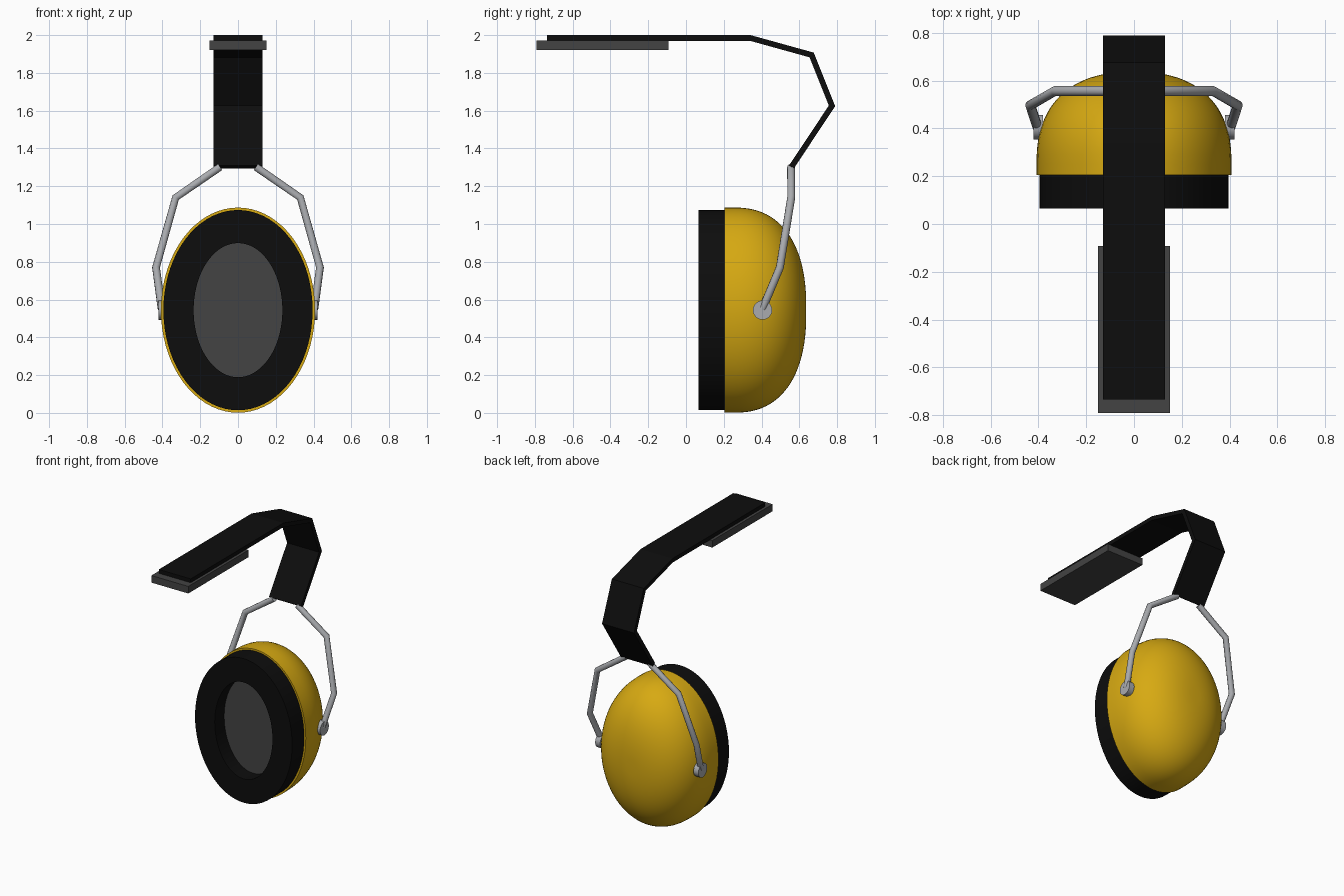
import bpy, bmesh, math
from mathutils import Matrix

old = bpy.data.objects.get("Cube")
if old:
    bpy.data.objects.remove(old, do_unlink=True)


def material(name, rgb):
    m = bpy.data.materials.new(name)
    m.use_nodes = True
    col = (*rgb, 1)
    m.diffuse_color = col
    m.node_tree.nodes["Principled BSDF"].inputs["Base Color"].default_value = col
    return m


yellow = material("yellow plastic", (0.68, 0.4, 0.006))
black = material("black rubber", (0.004, 0.004, 0.004))
grey = material("dark grey foam", (0.056, 0.056, 0.056))
steel = material("steel", (0.4, 0.41, 0.43))
CENTRE_Z = 0.544


def finish(name, bm, mat, smooth=False):
    bmesh.ops.recalc_face_normals(bm, faces=bm.faces[:])
    me = bpy.data.meshes.new(name)
    bm.to_mesh(me)
    bm.free()
    me.materials.append(mat)
    ob = bpy.data.objects.new(name, me)
    bpy.context.collection.objects.link(ob)
    if smooth:
        bpy.ops.object.select_all(action='DESELECT')
        ob.select_set(True)
        bpy.context.view_layer.objects.active = ob
        bpy.ops.object.shade_smooth_by_angle(angle=math.radians(35))
    return ob


def oval_loft(name, rings, mat, sides=72):
    """Skin elliptical rings (rx, rz, y) and cap both ends."""
    bm = bmesh.new()
    loops = []
    for rx, rz, y in rings:
        angles = [2 * math.pi * i / sides for i in range(sides)]
        loops.append([bm.verts.new((rx * math.cos(a), y, CENTRE_Z + rz * math.sin(a)))
                      for a in angles])
    for a, b in zip(loops, loops[1:]):
        for i in range(sides):
            j = (i + 1) % sides
            bm.faces.new((a[i], a[j], b[j], b[i]))
    bm.faces.new(loops[0])
    bm.faces.new(loops[-1])
    return finish(name, bm, mat, True)


# Ear cup shell: short straight rim, then a squarish dome
dome = [(0.408, 0.543, 0.205)]
STEPS = 24
for k in range(STEPS):
    a = math.pi / 2 * k / STEPS
    r, d = math.cos(a) ** (2 / 2.4), math.sin(a) ** (2 / 2.4)
    dome.append((0.408 * r, 0.543 * r, 0.25 + 0.387 * d))
oval_loft("ear_cup", dome, yellow)

# Cushion ring with a recess, and the foam insert at its bottom
oval_loft("ear_cushion", [(0.395, 0.53, 0.21), (0.395, 0.53, 0.065),
                          (0.235, 0.355, 0.065), (0.235, 0.355, 0.18)], black)
oval_loft("foam_insert", [(0.235, 0.355, 0.185), (0.235, 0.355, 0.175)], grey)

# Bent headband strap
bm = bmesh.new()
path = [(-0.735, 1.985), (0.34, 1.985), (0.665, 1.895), (0.773, 1.625), (0.558, 1.302)]
pairs = [[bm.verts.new((x, y, z)) for x in (-0.13, 0.13)] for y, z in path]
for a, b in zip(pairs, pairs[1:]):
    bm.faces.new((a[0], a[1], b[1], b[0]))
strap = finish("headband_strap", bm, black)
solid = strap.modifiers.new("thickness", 'SOLIDIFY')
solid.thickness = 0.03
solid.offset = 0
solid.use_even_offset = True

# Pad under the front end of the strap
bm = bmesh.new()
bmesh.ops.create_cube(bm, size=1, matrix=Matrix.Translation((0, -0.442, 1.946))
                      @ Matrix.Diagonal((0.3, 0.7, 0.052, 1)))
finish("headband_pad", bm, grey)

# Wire arms and their pivots on both sides
for side, label in ((1, "left"), (-1, "right")):
    curve = bpy.data.curves.new(label + "_wire_arm", 'CURVE')
    curve.dimensions = '3D'
    curve.bevel_depth = 0.021
    curve.bevel_resolution = 3
    curve.use_fill_caps = True
    points = [(0.095, 0.557, 1.302), (0.33, 0.557, 1.14),
              (0.434, 0.497, 0.77), (0.404, 0.405, 0.55)]
    spline = curve.splines.new('POLY')
    spline.points.add(len(points) - 1)
    for p, (x, y, z) in zip(spline.points, points):
        p.co = (side * x, y, z, 1)
    curve.materials.append(steel)
    arm = bpy.data.objects.new(label + "_wire_arm", curve)
    bpy.context.collection.objects.link(arm)

    bm = bmesh.new()
    bmesh.ops.create_cone(bm, cap_ends=True, segments=24, radius1=0.051, radius2=0.051,
                          depth=0.04, matrix=Matrix.Translation((side * 0.4, 0.405, CENTRE_Z))
                          @ Matrix.Rotation(math.pi / 2, 4, 'Y'))
    finish(label + "_pivot", bm, steel, True)
